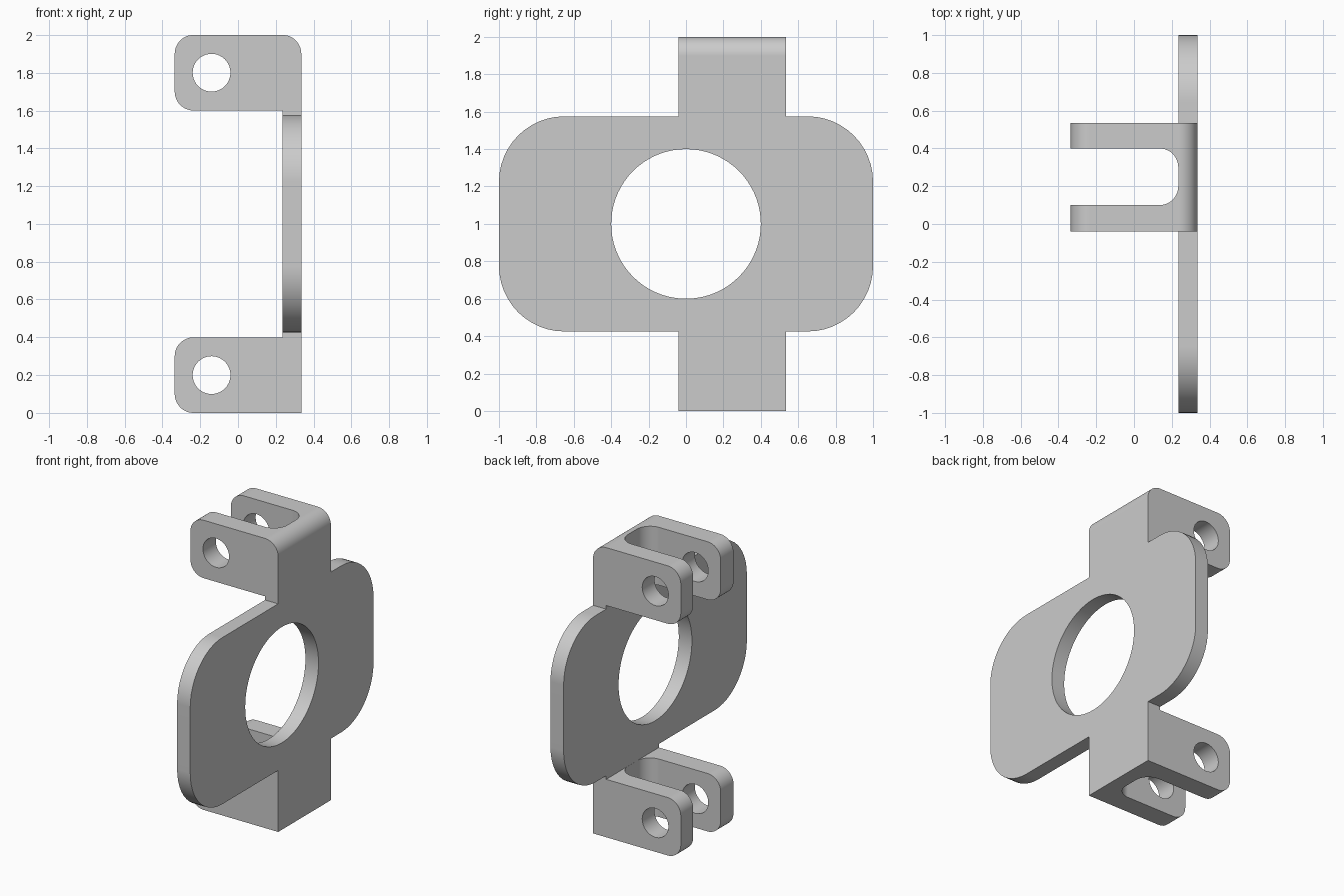
import bpy, bmesh, math
from mathutils import Vector

cube = bpy.data.objects.get("Cube")
if cube:
    bpy.data.objects.remove(cube, do_unlink=True)

steel = bpy.data.materials.new("light grey metal")
steel.use_nodes = True
grey = (0.6, 0.6, 0.6, 1)
steel.diffuse_color = grey
steel.node_tree.nodes["Principled BSDF"].inputs["Base Color"].default_value = grey


def fillet(corners, steps=12):
    """Outline from right-angled corners (u, v, radius)."""
    out = []
    for i, (u, v, r) in enumerate(corners):
        p = Vector((u, v))
        if not r:
            out.append(p)
            continue
        before = (Vector(corners[i - 1][:2]) - p).normalized()
        after = (Vector(corners[(i + 1) % len(corners)][:2]) - p).normalized()
        centre = p + r * (before + after)
        for k in range(steps + 1):
            a = math.pi / 2 * k / steps
            out.append(centre - r * (after * math.cos(a) + before * math.sin(a)))
    return out


def circle(u, v, r, sides):
    angles = [2 * math.pi * k / sides for k in range(sides)]
    return [(u + r * math.cos(a), v + r * math.sin(a)) for a in angles]


def prism(name, outline, axis, low, high):
    """Extrude a flat outline along the x, y or z axis."""
    place = {"x": lambda u, v, d: (d, u, v),
             "y": lambda u, v, d: (u, d, v),
             "z": lambda u, v, d: (u, v, d)}[axis]
    bm = bmesh.new()
    base = bm.faces.new([bm.verts.new(place(u, v, low)) for u, v in outline])
    moved = bmesh.ops.extrude_face_region(bm, geom=[base])["geom"]
    bmesh.ops.translate(bm, verts=[g for g in moved if isinstance(g, bmesh.types.BMVert)],
                        vec=place(0, 0, high - low))
    bmesh.ops.recalc_face_normals(bm, faces=bm.faces)
    mesh = bpy.data.meshes.new(name)
    bm.to_mesh(mesh)
    bm.free()
    mesh.materials.append(steel)
    obj = bpy.data.objects.new(name, mesh)
    bpy.context.collection.objects.link(obj)
    return obj


def combine(target, tool, operation):
    """Apply a boolean and discard the helper."""
    mod = target.modifiers.new(operation, "BOOLEAN")
    mod.operation, mod.object, mod.solver = operation, tool, "EXACT"
    bpy.context.view_layer.objects.active = target
    bpy.ops.object.modifier_apply(modifier=mod.name)
    bpy.data.objects.remove(tool, do_unlink=True)


# C-shaped side profile: thin web with an arm at each end
back, inner, R = 0.335, 0.235, 0.1
bracket = prism("bracket", fillet([
    (-back, 0, R), (back, 0, 0), (back, 2, R), (-back, 2, R),
    (-back, 1.6, R), (inner, 1.6, 0), (inner, 0.4, 0), (-back, 0.4, R)]),
    "y", -1.2, 1.2)

# Cross-shaped outline: wide rounded plate with narrow ends
y0, y1, z0, z1, C = -0.04, 0.535, 0.425, 1.575, 0.35
combine(bracket, prism("outline", fillet([
    (y0, -0.2, 0), (y1, -0.2, 0), (y1, z0, 0), (1, z0, C), (1, z1, C), (y1, z1, 0),
    (y1, 2.2, 0), (y0, 2.2, 0), (y0, z1, 0), (-1, z1, C), (-1, z0, C), (y0, z0, 0)]),
    "x", -0.6, 0.6), "INTERSECT")

# Large bore through the plate
combine(bracket, prism("bore", circle(0, 1, 0.4, 72), "x", 0, 0.6), "DIFFERENCE")

# Fork slot and pin hole at each end
slot = fillet([(-0.6, 0.1, 0), (inner - 0.0005, 0.1, R),
               (inner - 0.0005, 0.4, R), (-0.6, 0.4, 0)])
for z in (0.2, 1.8):
    combine(bracket, prism("slot", slot, "z", z - 0.3, z + 0.3), "DIFFERENCE")
    combine(bracket, prism("pin_hole", circle(-0.14, z, 0.1, 40), "y", -0.3, 0.8), "DIFFERENCE")

# Smooth rounds with crisp edges
bpy.ops.object.select_all(action="DESELECT")
bracket.select_set(True)
bpy.context.view_layer.objects.active = bracket
bpy.ops.object.shade_smooth_by_angle(angle=math.radians(30))
weighted = bracket.modifiers.new("weighted normals", "WEIGHTED_NORMAL")
weighted.keep_sharp = True
